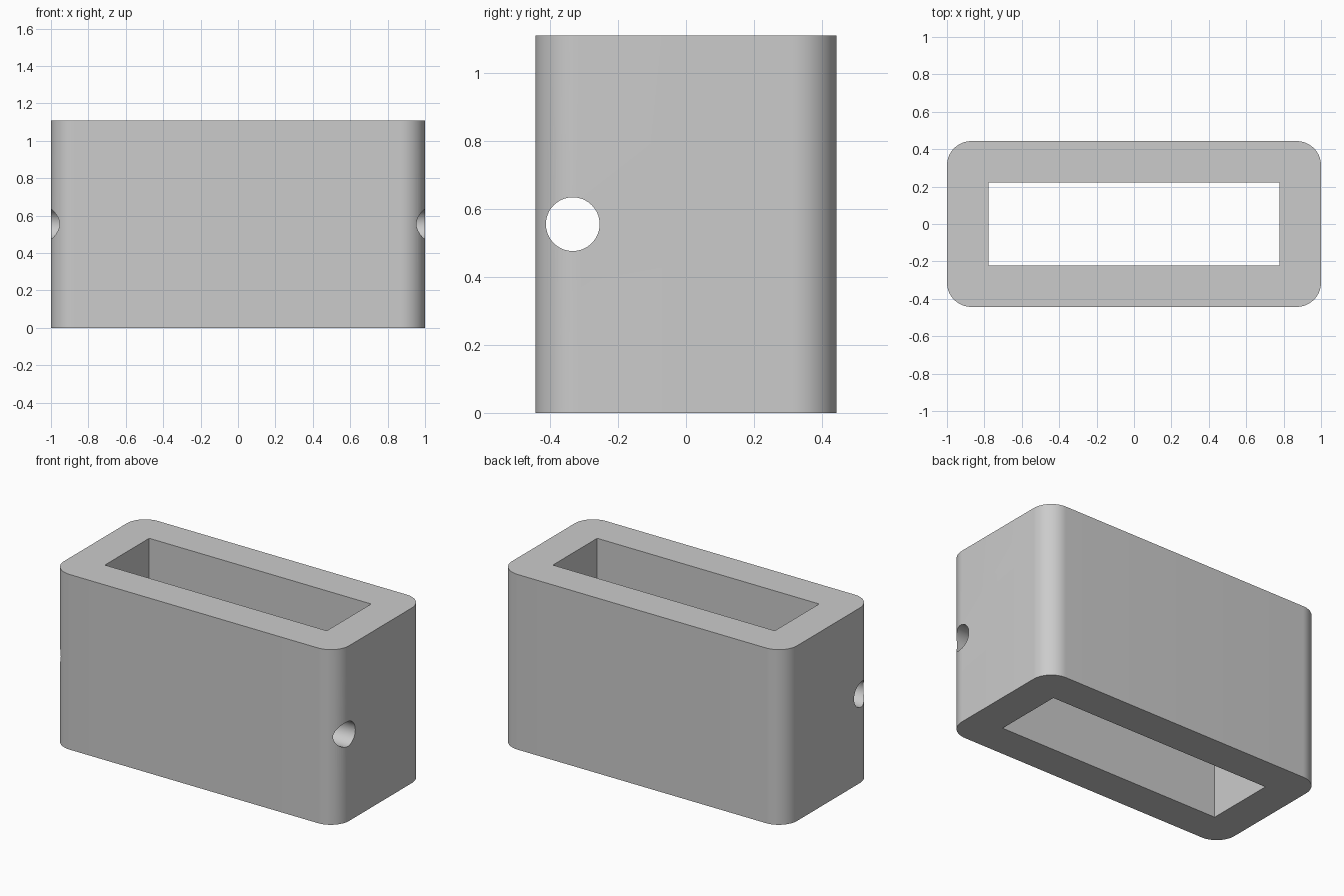
import bpy
import bmesh
from math import pi
from mathutils import Matrix

cube = bpy.data.objects.get("Cube")
if cube:
    bpy.data.objects.remove(cube, do_unlink=True)

WIDTH, DEPTH, HEIGHT = 2.0, 0.886, 1.11
SLOT_WIDTH, SLOT_DEPTH = 1.556, 0.444
CORNER_RADIUS = 0.13
HOLE_RADIUS, HOLE_Y = 0.079, -0.333

grey = bpy.data.materials.new("light_grey")
grey.use_nodes = True
colour = (0.6, 0.6, 0.6, 1)
grey.diffuse_color = colour
grey.node_tree.nodes["Principled BSDF"].inputs["Base Color"].default_value = colour


def make_object(name, bm):
    mesh = bpy.data.meshes.new(name)
    bm.to_mesh(mesh)
    bm.free()
    mesh.materials.append(grey)
    obj = bpy.data.objects.new(name, mesh)
    bpy.context.collection.objects.link(obj)
    return obj


def box(size):
    bm = bmesh.new()
    place = Matrix.Translation((0, 0, HEIGHT / 2)) @ Matrix.Diagonal((*size, 1))
    bmesh.ops.create_cube(bm, size=1, matrix=place)
    return bm


# Block with rounded upright corners
bm = box((WIDTH, DEPTH, HEIGHT))
upright = [e for e in bm.edges if abs(e.verts[0].co.z - e.verts[1].co.z) > 0.1]
bmesh.ops.bevel(bm, geom=upright, offset=CORNER_RADIUS, segments=16,
                profile=0.5, affect='EDGES')
block = make_object("slotted_block", bm)

# Rectangular slot, open at top and bottom
slot = make_object("slot_cutter", box((SLOT_WIDTH, SLOT_DEPTH, HEIGHT * 2)))

# Round hole running lengthwise through the front wall
bm = bmesh.new()
place = Matrix.Translation((0, HOLE_Y, HEIGHT / 2)) @ Matrix.Rotation(pi / 2, 4, 'Y')
bmesh.ops.create_cone(bm, cap_ends=True, segments=64, radius1=HOLE_RADIUS,
                      radius2=HOLE_RADIUS, depth=WIDTH * 1.2, matrix=place)
hole = make_object("hole_cutter", bm)

# Cut both openings, then discard the cutters
bpy.ops.object.select_all(action='DESELECT')
bpy.context.view_layer.objects.active = block
block.select_set(True)
for cutter in (slot, hole):
    cutter.hide_render = True
    cut = block.modifiers.new(cutter.name, 'BOOLEAN')
    cut.operation = 'DIFFERENCE'
    cut.solver = 'EXACT'
    cut.object = cutter
    bpy.ops.object.modifier_apply(modifier=cut.name)
    bpy.data.objects.remove(cutter, do_unlink=True)

bpy.ops.object.shade_smooth_by_angle(angle=pi / 6)
